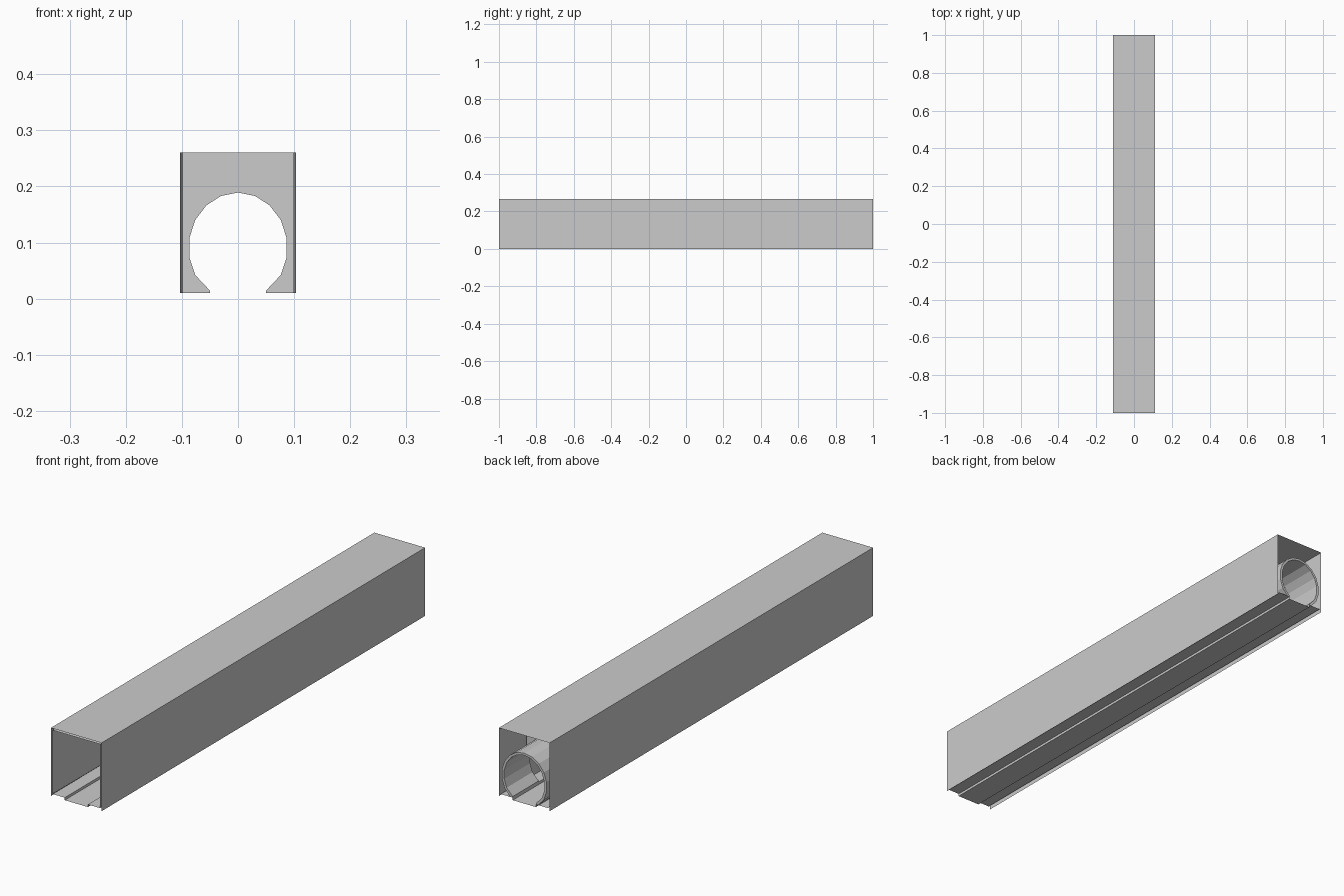
import bpy
from math import sin, cos, radians

if "Cube" in bpy.data.objects:
    bpy.data.objects.remove(bpy.data.objects["Cube"])

FRONT, BACK, BULKHEAD = -1.0, 1.0, 0.84


def make(name, verts, faces):
    mesh = bpy.data.meshes.new(name)
    mesh.from_pydata(verts, [], faces)
    mesh.update()
    ob = bpy.data.objects.new(name, mesh)
    bpy.context.collection.objects.link(ob)
    return ob


def sheet(name, start, y0, y1, end=None):
    """Loft an open x/z profile from y0 to y1, optionally to another profile."""
    end = end or start
    n = len(start)
    verts = [(x, y0, z) for x, z in start] + [(x, y1, z) for x, z in end]
    faces = [(i, i + 1, n + i + 1, n + i) for i in range(n - 1)]
    return make(name, verts, faces)


def arc(rx, rz, foot):
    """Faceted arch, left foot to right foot, open at the bottom."""
    pts = [(rx * sin(radians(a)), 0.091 + rz * cos(radians(a)))
           for a in range(-120, 121, 20)]
    return [(-x, z) for x, z in foot] + pts + foot[::-1]


# outer shell: two sides and a roof
sheet("outer_shell", [(-.11, 0), (-.11, .267), (.11, .267), (.11, 0)], FRONT, BACK)

# inner lining of the square hall, tapering very slightly to the back
sheet("hall_lining",
      [(.103, .01), (.103, .26), (-.103, .26), (-.103, .01)], FRONT, BULKHEAD,
      [(.098, .01), (.098, .26), (-.098, .26), (-.098, .01)])

# floor: two raised ledges and a sunken middle channel
sheet("floor", [(-.102, .01), (-.05, .01), (-.05, 0),
                (.05, 0), (.05, .01), (.102, .01)], FRONT, BACK)

# bulkhead with the arched opening
inner = arc(.088, .098, [(.05, .01), (.05, .0143)])
outline = inner + [(.102, .01), (.102, .26), (-.102, .26), (-.102, .01)]
make("bulkhead", [(x, BULKHEAD, z) for x, z in outline],
     [tuple(range(len(outline)))])

# round tunnel tube from the bulkhead to the back, with wall thickness
outer = arc(.098, .107, [(.062, .01), (.062, .012)])
n = len(inner)
verts = [(x, y, z) for y in (BULKHEAD, BACK) for ring in (inner, outer) for x, z in ring]
faces = []
for i in range(n - 1):
    faces += [(i, i + 1, 2 * n + i + 1, 2 * n + i),
              (n + i + 1, n + i, 3 * n + i, 3 * n + i + 1),
              (2 * n + i, 2 * n + i + 1, 3 * n + i + 1, 3 * n + i)]
make("tunnel_tube", verts, faces)
